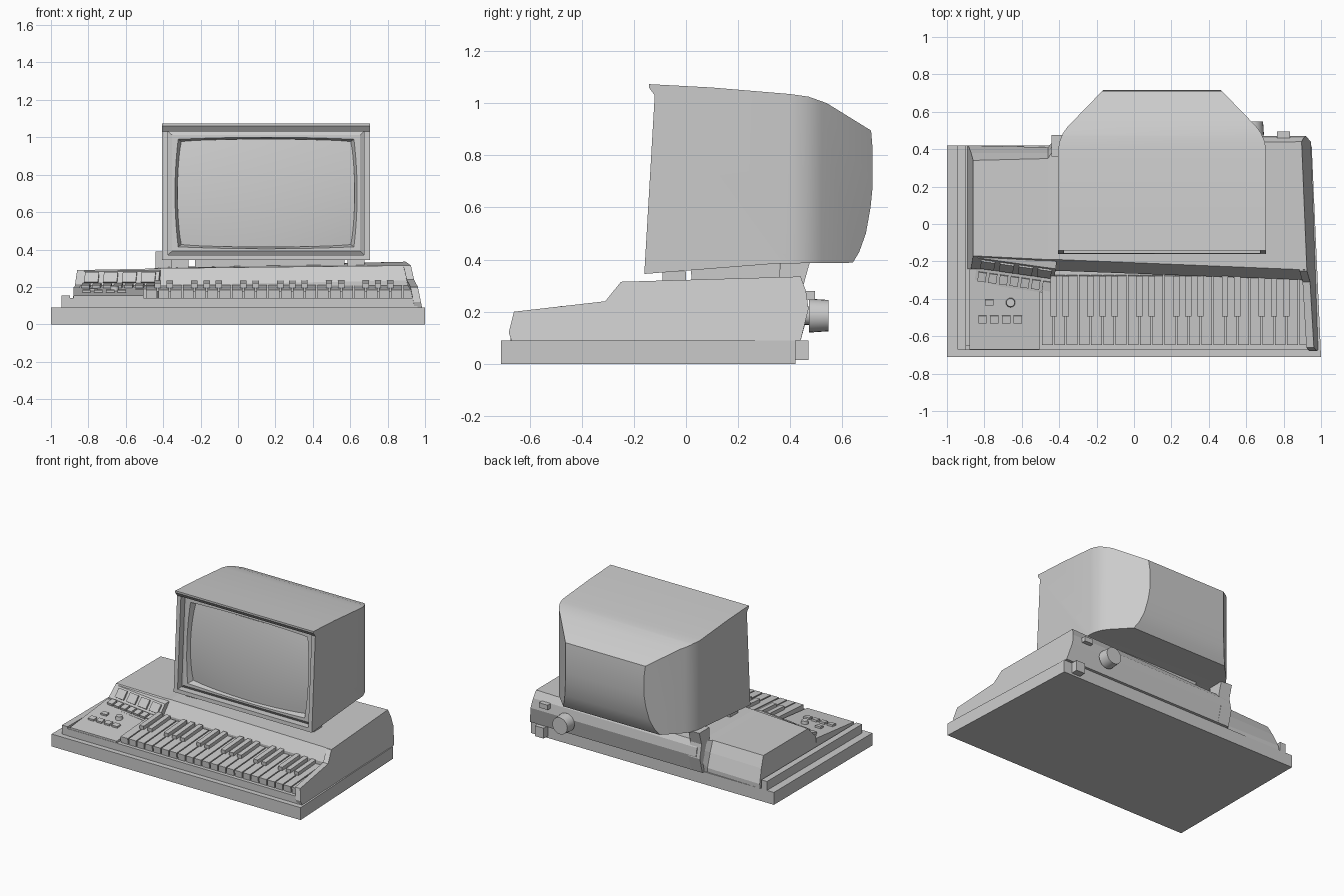
import bpy, bmesh, math
from mathutils import Matrix, Vector

if "Cube" in bpy.data.objects:
    bpy.data.objects.remove(bpy.data.objects["Cube"])

GREY = bpy.data.materials.new("grey_plastic")
GREY.diffuse_color = (0.6, 0.6, 0.6, 1)
GREY.use_nodes = True
GREY.node_tree.nodes["Principled BSDF"].inputs["Base Color"].default_value = GREY.diffuse_color


def finish(name, bm, smooth=False):
    bmesh.ops.recalc_face_normals(bm, faces=bm.faces)
    me = bpy.data.meshes.new(name)
    bm.to_mesh(me)
    bm.free()
    me.materials.append(GREY)
    ob = bpy.data.objects.new(name, me)
    bpy.context.collection.objects.link(ob)
    if smooth:
        smooth_by_angle(ob)
    return ob


def smooth_by_angle(ob):
    bpy.ops.object.select_all(action='DESELECT')
    bpy.context.view_layer.objects.active = ob
    ob.select_set(True)
    bpy.ops.object.shade_smooth_by_angle(angle=math.radians(30))


def loft(name, rings, smooth=False, mat=None):
    """Closed rings of equal length joined by quads, with end caps."""
    bm = bmesh.new()
    vs = [[bm.verts.new(p) for p in r] for r in rings]
    n = len(vs[0])
    for a, b in zip(vs, vs[1:]):
        for i in range(n):
            bm.faces.new((a[i], a[(i + 1) % n], b[(i + 1) % n], b[i]))
    bm.faces.new(vs[0])
    bm.faces.new(vs[-1])
    if mat:
        bm.transform(mat)
    return finish(name, bm, smooth)


def x_prism(name, prof, x0, x1, mat=None):
    return loft(name, [[(x, y, z) for y, z in prof] for x in (x0, x1)], mat=mat)


def z_prism(name, plan, z0, z1):
    return loft(name, [[(x, y, z) for x, y in plan] for z in (z0, z1)])


def boxes(name, items, mat=Matrix()):
    """Many boxes in one object: (centre, size, tilt about x)."""
    bm = bmesh.new()
    for c, s, tilt in items:
        m = mat @ Matrix.Translation(c) @ Matrix.Rotation(tilt, 4, 'X') @ Matrix.Diagonal((*s, 1))
        bmesh.ops.create_cube(bm, size=1, matrix=m)
    return finish(name, bm)


def cylinder(name, c, r, r2, depth, axis=None, seg=24):
    bm = bmesh.new()
    m = Matrix.Translation(c)
    if axis:
        m = m @ Matrix.Rotation(math.pi / 2, 4, axis)
    bmesh.ops.create_cone(bm, cap_ends=True, segments=seg, radius1=r, radius2=r2, depth=depth, matrix=m)
    return finish(name, bm, True)


def boolean(ob, cutter, op):
    cutter.hide_render = True
    mod = ob.modifiers.new(op, 'BOOLEAN')
    mod.operation, mod.object, mod.solver = op, cutter, 'EXACT'
    bpy.context.view_layer.objects.active = ob
    bpy.ops.object.modifier_apply(modifier=mod.name)
    bpy.data.objects.remove(cutter)


# base slab, left ridge, rear block
z_prism("base_slab", [(-1, -.71), (1, -.71), (.95, .42), (-1, .42)], 0, .09)
boxes("left_ridge", [((-.922, -.125, .122), (.045, 1.09, .065), 0)])
boxes("rear_block", [((.85, .435, .052), (.07, .07, .075), 0)])


# main case behind the keyboard, rising slightly to the right
def right_edge(y, z):
    return .985 - .035 * (y + .7) - .2 * (z - .09)


left = [(-.24, .09), (-.24, .21), (-.17, .29), (.34, .29), (.38, .215), (.42, .12), (.42, .09)]
mid = [(-.25, .09), (-.25, .21), (-.19, .298), (.35, .298), (.38, .22), (.41, .12), (.41, .09)]
step = [(-.25, .09), (-.25, .21), (-.19, .3), (.43, .305), (.46, .27), (.47, .21), (.44, .09)]
right = [(-.3, .09), (-.3, .235), (-.245, .315), (.44, .335), (.46, .28), (.47, .21), (.44, .09)]
loft("main_case", [[(-.89 + .15 * (z - .09), y, z) for y, z in left],
                   [(-.46, y, z) for y, z in mid],
                   [(-.41, y, z) for y, z in step],
                   [(right_edge(y, z), y, z) for y, z in right]])

# right cheek beside the keys
cheek = [(-.67, .09), (-.68, .12), (-.66, .2), (-.31, .24), (-.25, .314), (-.2, .314), (-.2, .09)]
loft("right_cheek", [[(right_edge(y, z) - .04, y, z) for y, z in cheek],
                     [(right_edge(y, z), y, z) for y, z in cheek]])

# front rail and key bed
boxes("front_rail", [((.03, -.66, .116), (1.86, .025, .052), 0)])
boxes("key_bed", [((.22, -.45, .115), (1.47, .4, .05), 0)])

# keys
COUNT, X0, X1 = 22, -.495, .945
pitch = (X1 - X0) / COUNT
tilt = math.atan2(.025, .37)
boxes("white_keys", [((X0 + pitch * (i + .5), -.46, .172), (pitch - .008, .37, .05), tilt)
                     for i in range(COUNT)])
boxes("black_keys", [((X0 + pitch * (i + 1), -.385, .205), (.034, .215, .045), tilt)
                     for i in range(COUNT - 1) if i % 7 not in (2, 6)])

# control panel with lower buttons and dial
x_prism("control_panel", [(-.67, .09), (-.67, .155), (-.24, .2), (-.24, .09)], -.88, -.505)
slope = math.atan2(.045, .43)
boxes("lower_buttons", [((-.81 + .063 * i, -.51, .175), (.045, .04, .02), slope) for i in range(4)]
      + [((-.775, -.42, .184), (.045, .032, .02), slope)])
cylinder("small_dial", (-.66, -.42, .19), .026, .022, .03, seg=16)

# angled button housing
frame = Matrix.Translation((-.635, -.27, 0)) @ Matrix.Rotation(-.14, 4, 'Z')
x_prism("button_housing", [(-.075, .14), (-.075, .19), (.005, .208), (.06, .283), (.1, .29), (.1, .14)],
        -.21, .21, frame)
boxes("large_buttons", [((-.153 + .102 * i, .033, .247), (.075, .066, .022), math.radians(53))
                        for i in range(4)], frame)
boxes("small_buttons", [((-.174 + .058 * i, -.037, .203), (.044, .05, .024), .2)
                        for i in range(7)], frame)

# monitor shell: side profile crossed with the plan outline
side = [(-.16, .345), (-.145, 1.03), (-.145, 1.075), (.1, 1.06), (.4, 1.035), (.47, 1.025), (.54, 1.0),
        (.71, .895), (.718, .8), (.718, .7), (.708, .6), (.69, .5), (.665, .43), (.64, .388), (.35, .385)]
side[1:3] = [(-.12, 1.03), (-.142, 1.06), (-.142, 1.073)]
monitor = x_prism("monitor_shell", side, -.5, .8)
half = [(.555, -.3), (.555, .4), (.549, .44), (.53, .485), (.505, .52), (.315, .716)]
plan = [(.15 + x, y) for x, y in half] + [(.15 - x, y) for x, y in reversed(half)]
boolean(monitor, z_prism("plan_cutter", plan, .2, 1.3), 'INTERSECT')


# recessed picture tube
def front_y(z):
    return -.16 + (z - .345) * .058


recess = [(front_y(.37) - .2, .372), (front_y(1.035) - .2, 1.032),
          (front_y(1.035) + .11, 1.032), (front_y(.37) + .11, .372)]
boolean(monitor, x_prism("recess_cutter", recess, -.375, .675), 'DIFFERENCE')
smooth_by_angle(monitor)


def bulge(s, t, w, h, depth, k):
    """Point of a barrel-shaped rectangle, s and t in -1..1."""
    z = .702 + t * h * (1 - k * s * s)
    return (.15 + s * w * (1 - k * t * t), front_y(z) + depth, z)


N = 12
edge = ([(-1 + 2 * i / N, -1) for i in range(N)] + [(1, -1 + 2 * i / N) for i in range(N)]
        + [(1 - 2 * i / N, 1) for i in range(N)] + [(-1, 1 - 2 * i / N) for i in range(N)])
bm = bmesh.new()
rings = []
for w, h, d, k in [(.527, .332, .05, 0), (.502, .31, .035, 0), (.487, .298, .035, .035), (.472, .287, .075, .04)]:
    rings.append([bm.verts.new(bulge(s, t, w, h, d, k)) for s, t in edge])
for a, b in zip(rings, rings[1:]):
    for i in range(4 * N):
        j = (i + 1) % (4 * N)
        bm.faces.new((a[i], a[j], b[j], b[i]))
finish("screen_bezel", bm, True)

bm = bmesh.new()
grid = [[bm.verts.new(bulge(s / 8, t / 8, .474, .289, .076 - .045 * (1 - (s / 8) ** 2 * .6 - (t / 8) ** 2 * .4), .04))
         for s in range(-8, 9)] for t in range(-8, 9)]
for a, b in zip(grid, grid[1:]):
    for i in range(16):
        bm.faces.new((a[i], a[i + 1], b[i + 1], b[i]))
finish("screen", bm, True)

# monitor supports
boxes("swivel_plate", [((.17, .19, .35), (.8, .34, .07), .05)])
boxes("front_feet", [((x, -.045, .325), (.09, .09, .06), 0) for x in (-.31, .63)])
x_prism("rear_bracket", [(.36, .2), (.36, .39), (.475, .39), (.45, .3), (.47, .2), (.44, .09), (.36, .09)], -.44, -.35)

# rear knob and connector
cylinder("rear_knob_shaft", (.63, .47, .185), .035, .035, .08, 'X')
cylinder("rear_knob", (.63, .51, .185), .06, .065, .075, 'X')
boxes("rear_connector", [((.8, .47, .262), (.07, .05, .035), 0)])
